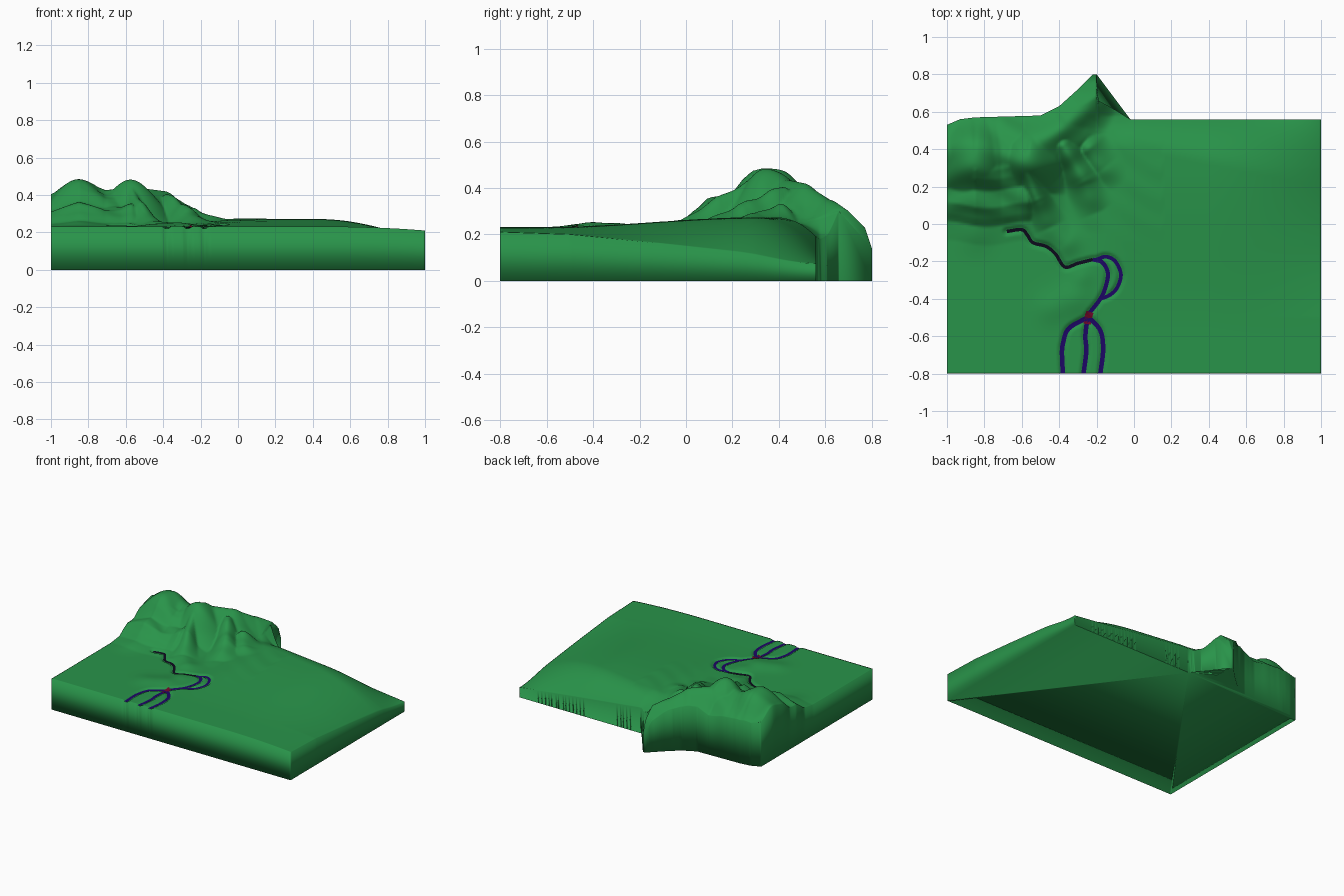
import bpy, math
from mathutils import Vector, kdtree

if "Cube" in bpy.data.objects:
    bpy.data.objects.remove(bpy.data.objects["Cube"])

def material(name, col):
    m = bpy.data.materials.new(name)
    m.diffuse_color = (*col, 1)
    m.use_nodes = True
    m.node_tree.nodes["Principled BSDF"].inputs["Base Color"].default_value = m.diffuse_color
    return m

def mesh_object(name, verts, faces, mat):
    me = bpy.data.meshes.new(name)
    me.from_pydata(verts, [], faces)
    me.materials.append(mat)
    me.polygons.foreach_set("use_smooth", [True] * len(me.polygons))
    me.update()
    ob = bpy.data.objects.new(name, me)
    bpy.context.collection.objects.link(ob)
    return ob

def lerp_table(tab, x):
    if x <= tab[0][0]:
        return tab[0][1]
    for (a, va), (b, vb) in zip(tab, tab[1:]):
        if x <= b:
            return va + (vb - va) * (x - a) / (b - a)
    return tab[-1][1]

def smooth(a, b, x):
    t = min(1, max(0, (x - a) / (b - a)))
    return t * t * (3 - 2 * t)

def spline(pts, n=6):
    """Rounded path through the given points"""
    p = [Vector(q) for q in pts]
    p = [2 * p[0] - p[1]] + p + [2 * p[-1] - p[-2]]
    out = []
    for a, b, c, d in zip(p, p[1:], p[2:], p[3:]):
        for i in range(n):
            t = i / n
            out.append(.5 * (2*b + (c-a)*t + (2*a-5*b+4*c-d)*t*t + (3*b-a-3*c+d)*t**3))
    return out + [p[-2]]

# River courses: name, points, half width, colour
navy, black, red = (.012, .002, .13), (.004, .003, .012), (.15, .002, .02)
rivers = [
    ("upper_stream", [(-.68, -.04), (-.6, -.03), (-.57, -.06), (-.54, -.1), (-.47, -.12),
                      (-.42, -.16), (-.37, -.23), (-.3, -.21), (-.22, -.19)], .009, black),
    ("main_river", [(-.22, -.19), (-.17, -.205), (-.14, -.26), (-.15, -.33), (-.18, -.4),
                    (-.25, -.49)], .011, navy),
    ("oxbow", [(-.2, -.19), (-.15, -.175), (-.1, -.2), (-.07, -.27), (-.09, -.34),
               (-.13, -.38), (-.18, -.4)], .01, navy),
    ("delta_left", [(-.25, -.5), (-.35, -.56), (-.38, -.64), (-.385, -.7), (-.38, -.8)], .012, navy),
    ("delta_middle", [(-.25, -.51), (-.26, -.6), (-.255, -.68), (-.27, -.8)], .012, navy),
    ("delta_right", [(-.24, -.5), (-.18, -.57), (-.165, -.67), (-.18, -.8)], .012, navy),
    ("river_junction", [(-.235, -.47), (-.245, -.5), (-.25, -.535)], .02, red),
]
paths = [spline(r[1]) for r in rivers]
allp = [p for path in paths for p in path]
tree = kdtree.KDTree(len(allp))
for i, p in enumerate(allp):
    tree.insert((p.x, p.y, 0), i)
tree.balance()

# Mountain ridges: x, y, crest height, reach
ridges = [
    [(-1, .38, .40, .36), (-.85, .36, .49, .36), (-.71, .38, .42, .36), (-.62, .37, .43, .34),
     (-.57, .36, .485, .3), (-.5, .43, .43, .28), (-.4, .5, .415, .26), (-.3, .62, .35, .2),
     (-.2, .78, .32, .17)],
    [(-.58, .3, .45, .13), (-.52, .14, .36, .11), (-.45, -.02, .26, .12)],
    [(-.38, .42, .41, .14), (-.27, .24, .33, .13), (-.2, .06, .25, .12)],
    [(-.24, .4, .33, .13), (-.16, .3, .29, .13), (-.08, .28, .26, .1)],
]
crest = [(p[0], p[2]) for p in ridges[0]]
# stepped southern slope as a share of the crest height
steps = [(-.1, 0), (.0, .08), (.04, .26), (.1, .46), (.19, .52), (.25, .78), (.3, .92), (.36, .97)]
hills = [(-.36, -.1, .022, .07), (-.32, -.4, .02, .09), (-.45, -.45, .012, .08),
         (-.28, -.28, .012, .06), (-.85, -.06, .012, .09)]
edge_right = [(-.8, .21), (-.5, .2), (-.1, .16), (.3, .115), (.56, .075)]
cap = [(.4, .6), (.5, .45), (.6, .37), (.7, .3), (.77, .23), (.8, .14)]
back = [(-1, .53), (-.93, .56), (-.85, .57), (-.5, .58), (-.4, .63), (-.3, .72), (-.22, .8),
        (-.2, .8), (-.19, .66), (-.1, .61), (-.02, .56), (1, .56)]

def height(x, y):
    # plain, sloping down to the right and rounded off at the back
    z = .232 + .04 * smooth(-.6, .3, y) * smooth(-.35, 0, x)
    t = max(0, (x - .4) / .6)
    z += (lerp_table(edge_right, y) - z) * t ** 2.2
    xr = max(0, x)
    y0 = .4 - .2 * xr
    s = min(1.1, max(0, (y - y0) / (.56 - y0)))
    z += min(0, .19 - .115 * xr - z) * s * s * smooth(-.3, 0, x)
    base = z
    if x < .15 and y > -.25:
        # ridges
        for r in ridges:
            for a, b in zip(r, r[1:]):
                dx, dy = b[0] - a[0], b[1] - a[1]
                k = min(1, max(0, ((x-a[0])*dx + (y-a[1])*dy) / (dx*dx + dy*dy)))
                d = math.hypot(x - a[0] - k*dx, y - a[1] - k*dy)
                reach = a[3] + (b[3] - a[3]) * k
                if d < reach:
                    h = a[2] + (b[2] - a[2]) * k - base
                    z = max(z, base + h * (1 - smooth(0, reach, d)))
        # terraced slope
        if x < -.3 and y < .38:
            f = lerp_table(steps, y + .015 * math.sin(14 * x)) * (1 - smooth(-.6, -.35, x))
            z = max(z, base + (lerp_table(crest, x) - base) * f)
        z += min(1, max(0, (z - .25) / .08)) * .006 * math.sin(y * 38 + 3 * math.sin(x * 9))
    for hx, hy, a, w in hills:
        z += a * math.exp(-((x-hx)**2 + (y-hy)**2) / (w*w))
    return min(z, lerp_table(cap, y))

def carved(x, y):
    z = height(x, y)
    if x < .02 and y < .05:
        d = tree.find((x, y, 0))[2]
        z -= .012 * (1 - smooth(.008, .026, d))
    return z

# Terrain: height grid with a skirt down to the ground
NX, NY, NB = 200, 150, 125
verts, faces = [], []
for i in range(NX + 1):
    x = -1 + 2 * i / NX
    yb = lerp_table(back, x)
    for j in range(NY + 1):
        y = -.8 + 1.25 * j / NB if j <= NB else .45 + (yb - .45) * (j - NB) / (NY - NB)
        verts.append((x, y, carved(x, y)))
idx = lambda i, j: i * (NY + 1) + j
for i in range(NX):
    for j in range(NY):
        faces.append((idx(i, j), idx(i+1, j), idx(i+1, j+1), idx(i, j+1)))
rim = ([idx(i, 0) for i in range(NX)] + [idx(NX, j) for j in range(NY)]
       + [idx(i, NY) for i in range(NX, 0, -1)] + [idx(0, j) for j in range(NY, 0, -1)])
n0, nr = len(verts), len(rim)
verts += [(verts[k][0], verts[k][1], 0) for k in rim]
for k in range(nr):
    m = (k + 1) % nr
    faces.append((rim[k], n0 + k, n0 + m, rim[m]))
# Flat underside fanned out from the inner corner of the back edge
apex = rim.index(idx(98, NY))
for k in range(nr):
    m = (k + 1) % nr
    if apex not in (k, m):
        faces.append((n0 + m, n0 + k, n0 + apex))
mesh_object("terrain", verts, faces, material("grass", (.022, .295, .068)))

# River ribbons lying in the carved channels
mats = {c: material(n, c) for n, c in (("water", navy), ("dark_water", black), ("red_water", red))}
for (name, _, w, col), path in zip(rivers, paths):
    v, f = [], []
    for k, p in enumerate(path):
        d = (path[min(k+1, len(path)-1)] - path[max(k-1, 0)]).normalized()
        side = Vector((-d.y, d.x)) * w
        for q in (p + side, p, p - side):
            v.append((q.x, max(q.y, -.8), carved(q.x, q.y) + .004))
        if k:
            a = 3 * k
            f += [(a-3, a-2, a+1, a), (a-2, a-1, a+2, a+1)]
    ob = mesh_object(name, v, f, mats[col])
    if ob.data.polygons[0].normal.z < 0:
        ob.data.flip_normals()
